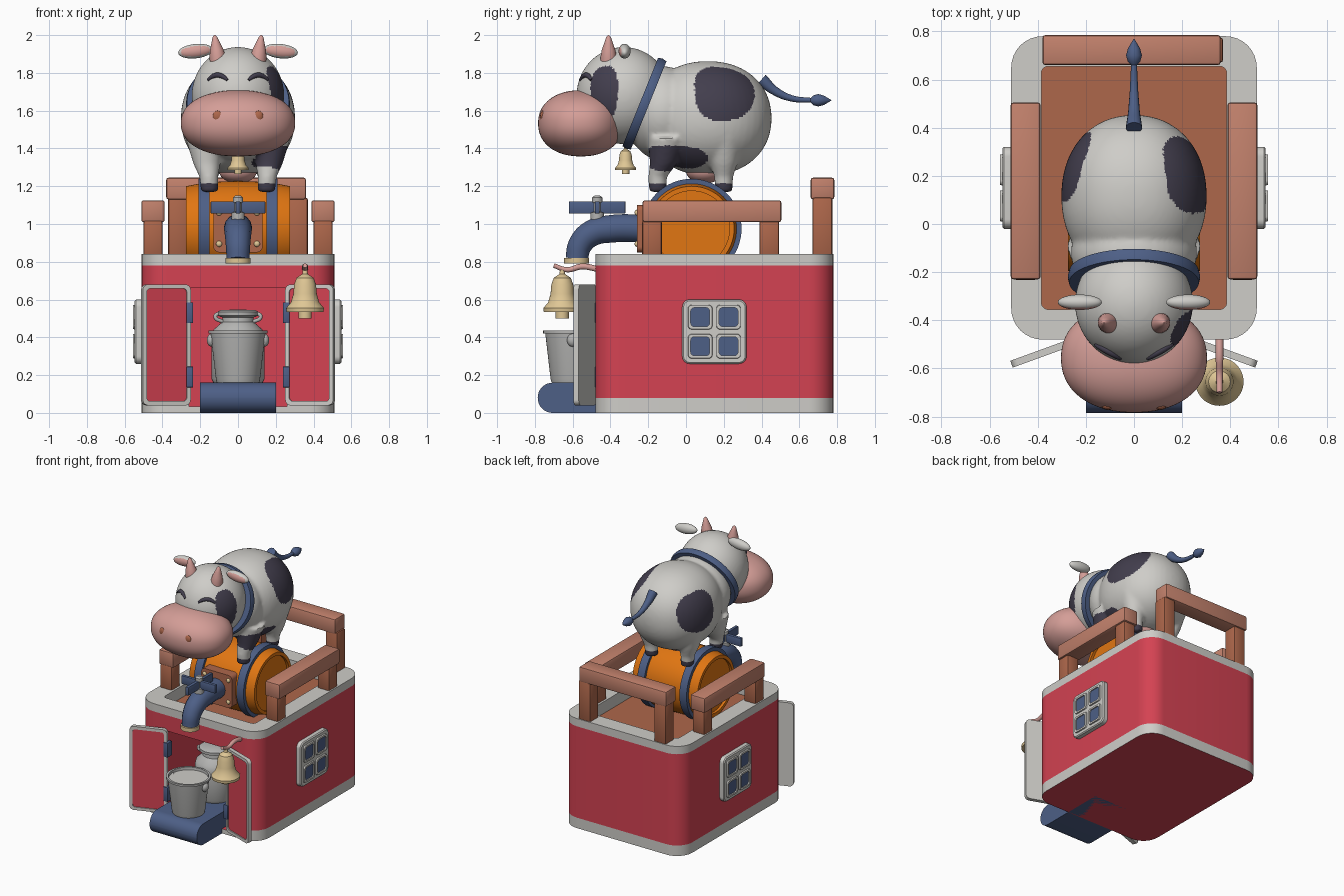
import bpy, bmesh, math
from mathutils import Vector, Matrix

if "Cube" in bpy.data.objects:
    bpy.data.objects.remove(bpy.data.objects["Cube"])
R = math.radians

def mat(name, r, g, b):
    m = bpy.data.materials.new(name)
    m.diffuse_color = (r, g, b, 1)
    m.use_nodes = True
    m.node_tree.nodes["Principled BSDF"].inputs["Base Color"].default_value = m.diffuse_color
    return m
RED = mat("barn red", .66, .055, .085)
WHITE = mat("off white", .62, .61, .58)
RAIL = mat("light wood", .54, .22, .15)
WOOD = mat("dark wood", .42, .135, .07)
ORANGE = mat("barrel orange", .75, .18, .006)
BLUE = mat("slate blue", .075, .115, .24)
DARK = mat("dark patch", .055, .048, .075)
PINK = mat("soft pink", .66, .34, .31)
GOLD = mat("pale brass", .74, .57, .30)
METAL = mat("milk can grey", .46, .46, .45)

def finish(bm, name, mats, loc=(0, 0, 0), rot=(0, 0, 0), scale=(1, 1, 1)):
    bmesh.ops.recalc_face_normals(bm, faces=bm.faces)
    me = bpy.data.meshes.new(name)
    bm.to_mesh(me)
    bm.free()
    for m in mats:
        me.materials.append(m)
    ob = bpy.data.objects.new(name, me)
    bpy.context.collection.objects.link(ob)
    ob.location, ob.scale = loc, scale
    ob.rotation_euler = [R(a) for a in rot]
    return ob

def bridge(bm, rings, idx):
    """Skin closed rings; idx gives the colour of each band, then start and end caps."""
    vs = [[bm.verts.new(p) for p in r] for r in rings]
    n = len(vs[0])
    for k in range(len(vs) - 1):
        for i in range(n):
            j = (i + 1) % n
            bm.faces.new((vs[k][i], vs[k][j], vs[k+1][j], vs[k+1][i])).material_index = idx[k]
    bm.faces.new(vs[0][::-1]).material_index = idx[-2]
    bm.faces.new(vs[-1]).material_index = idx[-1]

def rrect(w, h, r, z, n=8):
    pts = []
    for q, (sx, sy) in enumerate([(1, 1), (-1, 1), (-1, -1), (1, -1)]):
        for k in range(n + 1):
            a = math.pi / 2 * (q + k / n)
            pts.append((sx * (w - r) + r * math.cos(a), sy * (h - r) + r * math.sin(a), z))
    return pts

def loft(name, specs, mats, idx, **kw):
    bm = bmesh.new()
    bridge(bm, [rrect(*s) for s in specs], idx)
    return finish(bm, name, mats, **kw)

def lathe(name, prof, m, n=48, **kw):
    bm = bmesh.new()
    rings = [[(max(r, .0005) * math.cos(2*math.pi*i/n), max(r, .0005) * math.sin(2*math.pi*i/n), z)
              for i in range(n)] for r, z in prof]
    bridge(bm, rings, [0] * (len(prof) + 1))
    return finish(bm, name, [m], **kw)

def box(name, lo, hi, m, bev=.012):
    bm = bmesh.new()
    bmesh.ops.create_cube(bm, size=1)
    c, s = [(a+b)/2 for a, b in zip(lo, hi)], [b-a for a, b in zip(lo, hi)]
    bmesh.ops.scale(bm, vec=s, verts=bm.verts)
    if bev:
        bmesh.ops.bevel(bm, geom=bm.edges[:], offset=bev, segments=2, affect='EDGES', profile=.5)
    return finish(bm, name, [m], loc=c)

def blob(name, c, rad, mats, p=2.0, u=48, v=32, rot=(0, 0, 0)):
    """Ellipsoid; p above 2 makes it boxier."""
    bm = bmesh.new()
    bmesh.ops.create_uvsphere(bm, u_segments=u, v_segments=v, radius=1)
    for w in bm.verts:
        k = sum(abs(t) ** p for t in w.co) ** (-1 / p)
        w.co = Vector([t * k * s for t, s in zip(w.co, rad)])
    return finish(bm, name, mats, loc=c, rot=rot)

def tube(name, pts, m):
    """Smooth pipe through (x, y, z, radius) points."""
    cu = bpy.data.curves.new(name, 'CURVE')
    cu.dimensions, cu.bevel_depth, cu.bevel_resolution, cu.use_fill_caps = '3D', 1, 5, True
    sp = cu.splines.new('BEZIER')
    sp.bezier_points.add(len(pts) - 1)
    for b, p in zip(sp.bezier_points, pts):
        b.co, b.radius = p[:3], p[3]
        b.handle_left_type = b.handle_right_type = 'AUTO'
    cu.materials.append(m)
    ob = bpy.data.objects.new(name, cu)
    bpy.context.collection.objects.link(ob)
    activate(ob)
    bpy.ops.object.convert(target='MESH')
    return bpy.context.object

def activate(ob):
    bpy.ops.object.select_all(action='DESELECT')
    ob.select_set(True)
    bpy.context.view_layer.objects.active = ob

# Barn: rounded walls, grey bands, sunken wooden deck, doorway cavity
barn = loft("barn", [(.51, .63, .13, 0), (.51, .63, .13, .08), (.51, .63, .13, .78), (.51, .63, .13, .84),
                     (.385, .505, .03, .84), (.385, .505, .03, .75)],
            [RED, WHITE, WOOD], [1, 0, 1, 1, 1, 0, 2], loc=(0, .15, 0))
cutter = box("doorway_cutter", (-.26, -.6, .035), (.26, .12, .66), RED, 0)
mod = barn.modifiers.new("doorway", 'BOOLEAN')
mod.object, mod.operation, mod.solver = cutter, 'DIFFERENCE', 'EXACT'
activate(barn)
bpy.ops.object.modifier_apply(modifier=mod.name)
bpy.data.objects.remove(cutter)

for s in (-1, 1):
    # Open doors with hinges
    a = R(20)
    loft("door", [(.135, .32, .03, -.015), (.135, .32, .03, .015), (.113, .298, .02, .015), (.113, .298, .02, .007)],
         [WHITE, RED], [0, 0, 0, 0, 1],
         loc=(s * (.255 + .135 * math.cos(a)), -.49 - .135 * math.sin(a), .36), rot=(90, 0, -20 * s))
    for z in (.19, .53):
        box("hinge", (s*.255 - .018, -.515, z - .055), (s*.255 + .018, -.46, z + .055), BLUE, .004)
    # Side windows
    rot = (90, 0, 90 * s)
    loft("window_frame", [(.17, .17, .04, -.01), (.17, .17, .04, .03), (.163, .163, .035, .037)],
         [WHITE], [0] * 4, loc=(s*.51, .15, .43), rot=rot)
    for dy in (-.075, .075):
        for dz in (-.077, .077):
            loft("window_pane", [(.066, .066, .02, .03), (.063, .063, .02, .047), (.05, .05, .02, .047), (.05, .05, .02, .039)],
                 [WHITE, BLUE], [0, 0, 0, 0, 1], loc=(s*.51, .15 + dy, .43 + dz), rot=rot)
    # Side fence and back posts
    box("side_rail", (s*.45 - .062, -.23, 1.01), (s*.45 + .062, .505, 1.125), RAIL)
    for y in (-.18, .44):
        box("side_post", (s*.45 - .05, y - .052, .83), (s*.45 + .05, y + .052, 1.02), WOOD)
    box("back_post", (s*.32 - .05, .67, .83), (s*.32 + .05, .775, 1.14), WOOD)
box("back_rail", (-.38, .66, 1.13), (.36, .785, 1.245), RAIL)

# Conveyor, pail and milk can
loft("conveyor", [(.34, .08, .079, 0), (.34, .08, .079, .4)], [BLUE], [0] * 3, loc=(-.2, -.445, .08), rot=(90, 0, 90))
lathe("pail", [(.112, .16), (.117, .18), (.145, .42), (.156, .42), (.156, .435), (.14, .435), (.136, .40)], METAL, loc=(0, -.6, 0))
lathe("pail_milk", [(.138, .40), (.138, .415)], WHITE, loc=(0, -.6, 0))
lathe("milk_can", [(.13, .16), (.14, .18), (.14, .40), (.13, .44), (.085, .48), (.082, .505), (.108, .515),
                   (.108, .535), (.09, .545), (0, .547)], METAL, loc=(0, -.28, 0))
for s in (-1, 1):
    tube("can_handle", [(s*.075, -.3, .48, .01), (s*.12, -.31, .51, .01), (s*.09, -.3, .53, .01)], METAL)
    blob("pail_lug", (s*.14, -.6, .385), (.025, .03, .035), [METAL], u=20, v=12)

# Barrel with bands, front plate and rivets
c = (0, .03, .975)
half = [(.2, -.255), (.2, -.275), (.225, -.275), (.24, -.2), (.249, -.1)]
lathe("barrel", half + [(.252, 0)] + [(r, -z) for r, z in half[::-1]], ORANGE, 64, loc=c, rot=(0, 90, 0))
for s in (-1, 1):
    lathe("barrel_band", [(.23, -.03), (.264, -.03), (.264, .03), (.23, .03)], BLUE, 64, loc=(s*.18, .03, .975), rot=(0, 90, 0))
    for z in (.895, 1.06):
        blob("rivet", (s*.1, -.26, z), (.016, .012, .016), [GOLD], u=16, v=10)
loft("tap_plate", [(.13, .125, .03, 0), (.13, .125, .03, .1)], [WOOD], [0] * 3, loc=(0, -.16, .975), rot=(90, 0, 0))

# Tap with nozzle and valve handle
tube("tap", [(0, -.2, .975, .075), (0, -.39, .975, .075), (0, -.50, .95, .071), (0, -.56, .89, .065), (0, -.58, .81, .06)], BLUE)
lathe("nozzle", [(.066, .79), (.066, .82)], GOLD, loc=(0, -.58, 0))
lathe("valve_stem", [(.035, 1.02), (.035, 1.06), (.022, 1.065), (.022, 1.11), (.027, 1.115), (.027, 1.14), (.015, 1.15)],
      METAL, 24, loc=(0, -.47, 0))
box("handle_x", (-.145, -.483, 1.055), (.145, -.457, 1.12), BLUE, .006)
box("handle_y", (-.013, -.62, 1.055), (.013, -.32, 1.12), BLUE, .006)

# Door bell on its bracket, and the collar bell
bell = [(.03, .01), (.035, .0), (.035, .035), (.098, .035), (.1, .055), (.075, .085), (.062, .13), (.058, .18), (.045, .215), (.015, .235), (.012, .26)]
lathe("door_bell", bell, GOLD, loc=(.355, -.655, .5))
lathe("collar_bell", bell, GOLD, 32, loc=(0, -.32, 1.265), scale=(.56, .56, .56))
for i in range(1):
    tube("bell_bracket", [(.355, -.46, .76, .016), (.355, -.55, .775, .016), (.355, -.63, .758, .014), (.355, -.70, .78, .012)], PINK)

# Cow: blobs and legs fused, smoothed, then patched by region
HC, HR = Vector((0, -.33, 1.68)), Vector((.245, .25, .257))
parts = [blob("cow", HC, HR, [WHITE, DARK]),
         blob("torso", (0, .115, 1.56), (.302, .338, .302), [WHITE], p=2.15),
         blob("neck", (0, -.12, 1.585), (.262, .2, .25), [WHITE])]
for s in (-1, 1):
    for y0, y1 in ((-.15, -.09), (.2, .2)):
        bm = bmesh.new()
        bridge(bm, [[(s*x + r*math.cos(k*math.pi/12), y + r*math.sin(k*math.pi/12), z) for k in range(24)]
                    for x, y, z, r in ((.15, y0, 1.17, .046), (.155, y0, 1.25, .05), (.165, (y0+y1)/2, 1.32, .072), (.17, y1, 1.46, .11))],
               [0] * 5)
        parts.append(finish(bm, "leg", [WHITE]))
activate(parts[0])
for p in parts:
    p.select_set(True)
bpy.ops.object.join()
cow = bpy.context.object
bpy.ops.object.transform_apply(location=True, rotation=True, scale=True)
rm = cow.modifiers.new("fuse", 'REMESH')
rm.mode, rm.voxel_size = 'VOXEL', .011
sm = cow.modifiers.new("soften", 'SMOOTH')
sm.factor, sm.iterations = .5, 8
for m in (rm, sm):
    bpy.ops.object.modifier_apply(modifier=m.name)
cow.data.materials.clear()
cow.data.materials.append(WHITE)
cow.data.materials.append(DARK)
patches = [((.27, .205, 1.705), (.2, .165, .155)), ((-.27, .24, 1.62), (.15, .15, .145)),
           ((.2, -.06, 1.35), (.13, .17, .07)), ((.23, -.44, 1.70), (.1, .078, .165))]
for f in cow.data.polygons:
    p = f.center
    dark = p.z < 1.212
    for ctr, rad in patches:
        d = [(p[k] - ctr[k]) / rad[k] for k in range(3)]
        wob = 1 + .09 * math.sin(3 * math.atan2(d[2], d[1]) + 1)
        dark = dark or sum(abs(t) ** 2.5 for t in d) < wob
    f.material_index = int(dark)

# Face: muzzle, nostrils, closed eyes, horns, ears
blob("muzzle", (0, -.557, 1.533), (.303, .226, .175), [PINK], p=2.2, u=64, v=40)
for s in (-1, 1):
    blob("nostril", (s*.107, -.758, 1.57), (.027, .014, .03), [WOOD], u=20, v=12)
    arc = []
    for k in range(7):
        t = k / 3 - 1
        x, z = s*.108 + .052 * t, 1.762 + .026 * (1 - t*t)
        y = HC.y - HR.y * math.sqrt(1 - (x/HR.x)**2 - ((z-HC.z)/HR.z)**2)
        arc.append((x, y, z, .014 - .007 * t*t))
    tube("closed_eye", arc, DARK)
    lathe("horn", [(.044, -.03), (.043, .02), (.036, .06), (.022, .1), (.012, .13), (.002, .14)], PINK, 24,
          loc=(s*.105, -.41, 1.862), rot=(0, 8 * s, 0))
    ear = blob("ear", (s*.225, -.325, 1.915), (.092, .032, .038), [WHITE, PINK], u=32, v=20, rot=(0, 6 * s, 0))
    for f in ear.data.polygons:
        q = f.center
        f.material_index = int(q.y < 0 and (q.x/.078)**2 + (q.z/.027)**2 < 1)

# Collar, udder, tail
lathe("collar", [(.2, -.024), (.252, -.024), (.257, 0), (.252, .024), (.2, .024)], BLUE, 64,
      loc=(0, -.22, 1.637), rot=(68, 0, 0), scale=(1.07, 1, 1))
blob("udder", (0, .1, 1.28), (.1, .1, .065), [PINK], u=32, v=20)
tube("tail", [(0, .40, 1.765, .034), (0, .47, 1.705, .024), (0, .56, 1.665, .017), (0, .67, 1.655, .012)], BLUE)
lathe("tail_tuft", [(.008, 0), (.026, .02), (.033, .045), (.025, .075), (.01, .1), (0, .115)], BLUE, 24,
      loc=(0, .655, 1.655), rot=(-90, 0, 0))

for ob in list(bpy.context.scene.objects):
    activate(ob)
    bpy.ops.object.shade_smooth_by_angle(angle=R(35))
